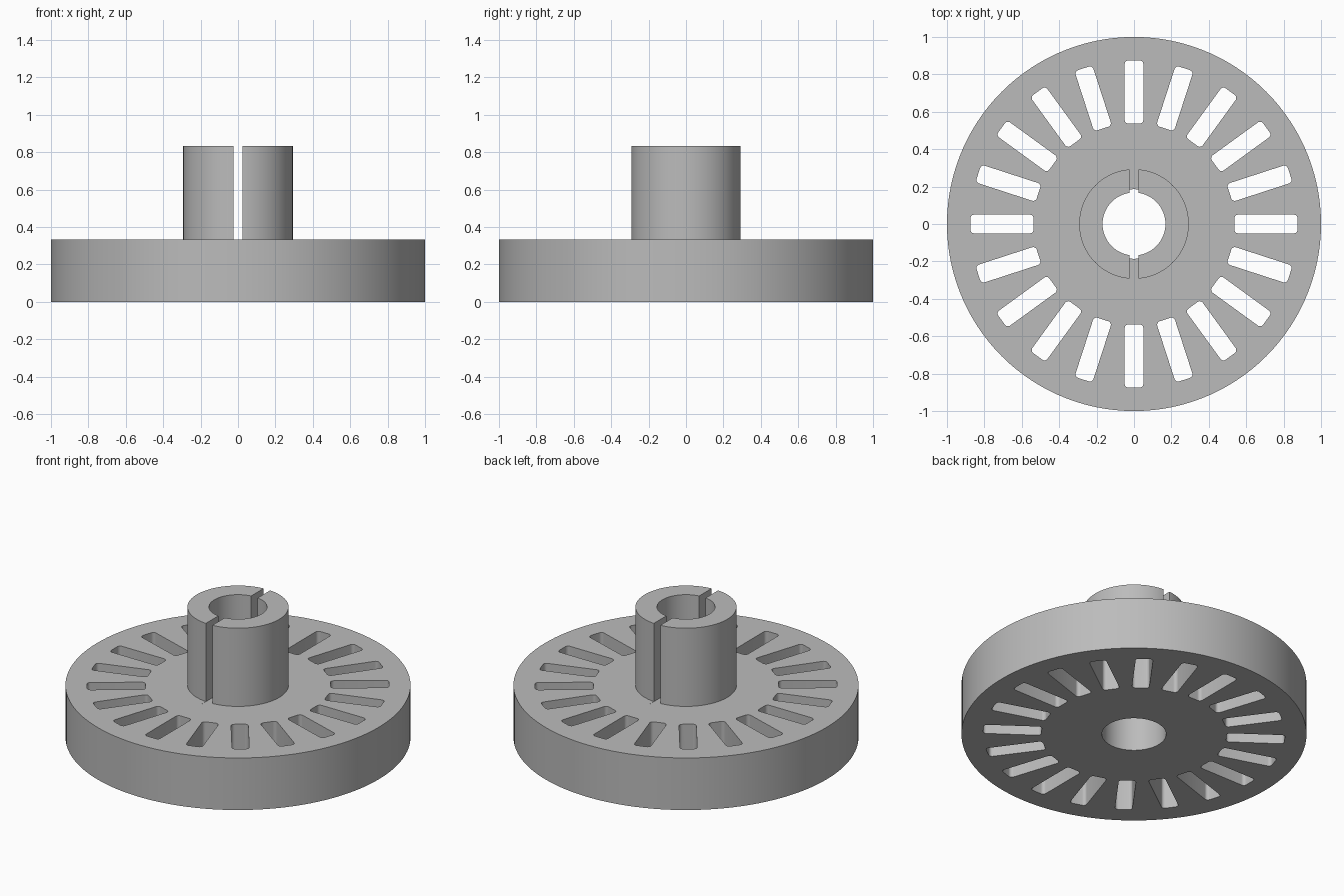
import bpy, bmesh, math
from mathutils import Matrix

if "Cube" in bpy.data.objects:
    bpy.data.objects.remove(bpy.data.objects["Cube"])

SLOTS = 20
PLATE_TOP, HUB_TOP = 0.333, 0.833

grey = bpy.data.materials.new("plain grey")
grey.diffuse_color = (0.5, 0.5, 0.5, 1)
grey.use_nodes = True
grey.node_tree.nodes["Principled BSDF"].inputs["Base Color"].default_value = grey.diffuse_color


def make_object(name, bm):
    bmesh.ops.recalc_face_normals(bm, faces=bm.faces)
    mesh = bpy.data.meshes.new(name)
    bm.to_mesh(mesh)
    bm.free()
    mesh.materials.append(grey)
    obj = bpy.data.objects.new(name, mesh)
    bpy.context.collection.objects.link(obj)
    return obj


def revolve(name, profile, steps):
    """Spin a closed (radius, height) profile around z."""
    bm = bmesh.new()
    rings = []
    for i in range(steps):
        a = 2 * math.pi * i / steps
        rings.append([bm.verts.new((r * math.cos(a), r * math.sin(a), z)) for r, z in profile])
    n = len(profile)
    for i in range(steps):
        p, q = rings[i], rings[(i + 1) % steps]
        for j in range(n):
            k = (j + 1) % n
            bm.faces.new((p[j], q[j], q[k], p[k]))
    return make_object(name, bm)


def add_prism(bm, outline, z0, z1, matrix):
    """Closed prism standing on an xy outline."""
    low = [bm.verts.new(matrix @ Matrix.Translation((x, y, z0)).translation) for x, y in outline]
    high = [bm.verts.new(matrix @ Matrix.Translation((x, y, z1)).translation) for x, y in outline]
    bm.faces.new(low[::-1])
    bm.faces.new(high)
    for i in range(len(low)):
        j = (i + 1) % len(low)
        bm.faces.new((low[i], low[j], high[j], high[i]))


def rounded_rect(x0, x1, half, r, steps=5):
    corners = [(x1 - r, half - r), (x0 + r, half - r), (x0 + r, r - half), (x1 - r, r - half)]
    pts = []
    for c, (cx, cy) in enumerate(corners):
        for i in range(steps + 1):
            a = math.pi / 2 * (c + i / steps)
            pts.append((cx + r * math.cos(a), cy + r * math.sin(a)))
    return pts


# Disc with raised hub; the bore is slightly wider through the disc
wheel = revolve("slotted_disc_with_hub", [
    (0.186, 0), (1, 0), (1, PLATE_TOP), (0.293, PLATE_TOP),
    (0.293, HUB_TOP), (0.168, HUB_TOP), (0.168, PLATE_TOP), (0.186, PLATE_TOP)], 120)

# Cutter: ring of radial slots through the disc
bm = bmesh.new()
slot = rounded_rect(0.537, 0.875, 0.05, 0.02)
for i in range(SLOTS):
    add_prism(bm, slot, -0.1, PLATE_TOP + 0.1, Matrix.Rotation(2 * math.pi * i / SLOTS, 4, 'Z'))

# Cutter: slit splitting the hub front to back
slit = [(-0.023, -0.35), (0.023, -0.35), (0.023, 0.35), (-0.023, 0.35)]
add_prism(bm, slit, PLATE_TOP - 0.0005, HUB_TOP + 0.1, Matrix.Identity(4))
cutter = make_object("slot_cutter", bm)

mod = wheel.modifiers.new("slots", 'BOOLEAN')
mod.operation = 'DIFFERENCE'
mod.solver = 'EXACT'
mod.object = cutter

# Apply the cut and shade the round walls smooth
bpy.context.view_layer.objects.active = wheel
cutter.select_set(False)
wheel.select_set(True)
bpy.ops.object.modifier_apply(modifier=mod.name)
bpy.data.objects.remove(cutter)
bpy.ops.object.shade_smooth_by_angle(angle=math.radians(30))
